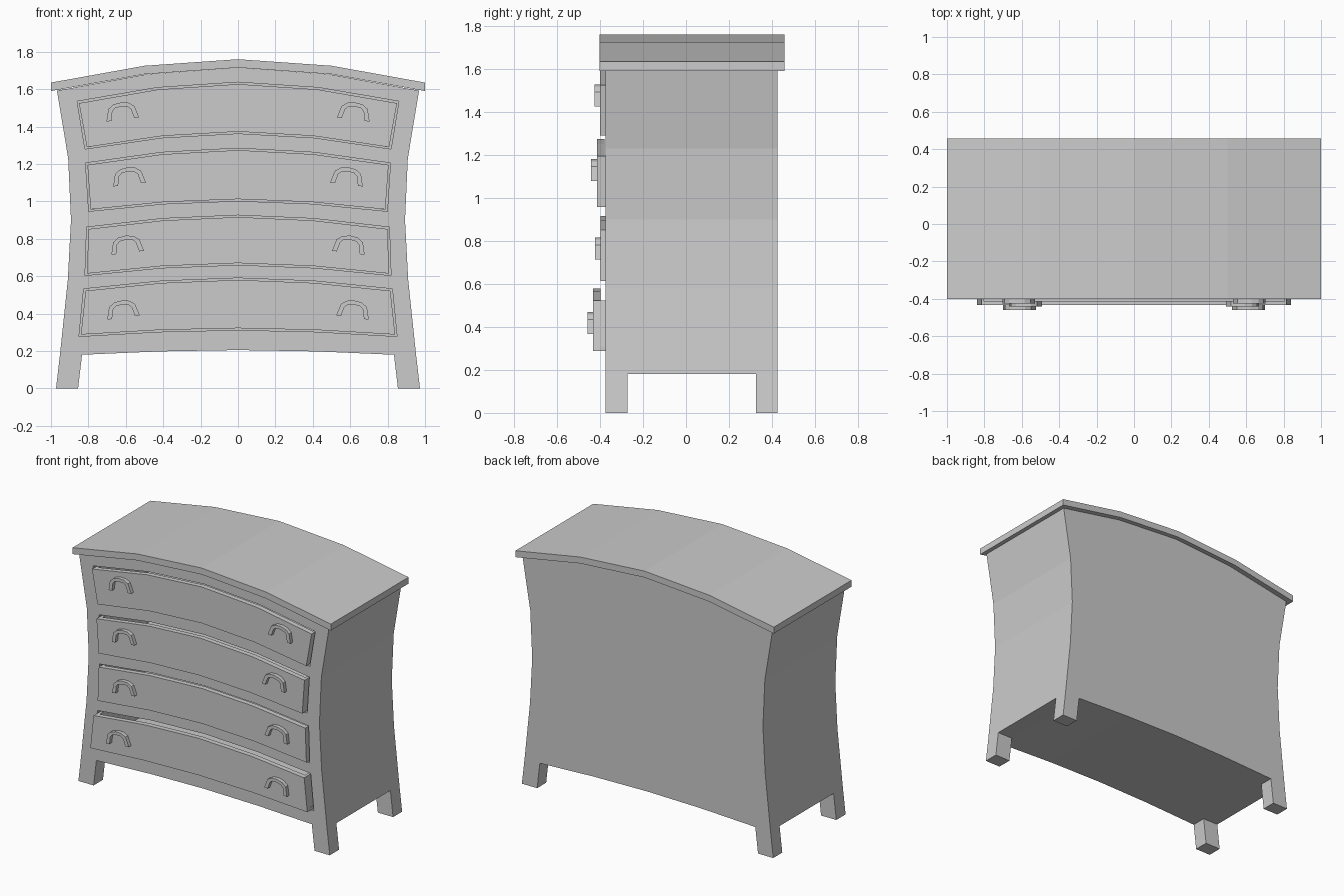
import bpy, bmesh, math

if "Cube" in bpy.data.objects:
    bpy.data.objects.remove(bpy.data.objects["Cube"])

RISE = 0.72  # height fraction reached at the quarter points of each arch


def prism(name, pts, y0, y1):
    """Extrude an x/z outline from y0 to y1."""
    bm = bmesh.new()
    front = [bm.verts.new((x, y0, z)) for x, z in pts]
    back = [bm.verts.new((x, y1, z)) for x, z in pts]
    n = len(pts)
    bm.faces.new(front)
    bm.faces.new(back[::-1])
    for i in range(n):
        j = (i + 1) % n
        bm.faces.new((front[j], front[i], back[i], back[j]))
    bmesh.ops.recalc_face_normals(bm, faces=bm.faces)
    me = bpy.data.meshes.new(name)
    bm.to_mesh(me)
    bm.free()
    ob = bpy.data.objects.new(name, me)
    bpy.context.collection.objects.link(ob)
    return ob


def arch(w, z_side, z_mid):
    """Five-point arch from left to right."""
    zq = z_side + RISE * (z_mid - z_side)
    return [(-w, z_side), (-w / 2, zq), (0, z_mid), (w / 2, zq), (w, z_side)]


def panel(wt, zt, zt_mid, wb, zb, zb_mid, inset=0.0):
    """Outline of a bowed drawer front, optionally inset."""
    return (arch(wb - inset, zb + inset, zb_mid + inset)
            + arch(wt - inset, zt - inset, zt_mid - inset)[::-1])


# Arched top slab
prism("top_slab", panel(1, 1.635, 1.76, 1, 1.59, 1.715), -0.402, 0.458)

# Waisted body with arched top and bottom
side = [(0.91, 0.58), (0.893, 0.9), (0.908, 1.23)]
outline = ([(-0.952, 0.18)] + arch(0.834, 0.18, 0.205) + [(0.952, 0.18)] + side
           + arch(0.968, 1.592, 1.715)[::-1] + [(-x, z) for x, z in side[::-1]])
body = prism("body", outline, -0.375, 0.425)

# Splayed legs
for label, s in (("left", -1), ("right", 1)):
    pts = [(s * x, z) for x, z in ((0.973, 0), (0.855, 0), (0.834, 0.18), (0.952, 0.18))]
    prism(f"front_leg_{label}", pts, -0.375, -0.272)
    prism(f"back_leg_{label}", pts, 0.325, 0.425)


def handle_outline(cx, cz, tilt):
    outer = [(-0.088, -0.05), (-0.07, 0.015), (-0.04, 0.036), (0, 0.042)]
    inner = [(0, 0.02), (-0.034, 0.015), (-0.05, 0.0), (-0.062, -0.05)]
    outer += [(-x, z) for x, z in outer[-2::-1]]
    inner = [(-x, z) for x, z in inner[:0:-1]] + inner
    c, s = math.cos(tilt), math.sin(tilt)
    return [(cx + x * c - z * s, cz + x * s + z * c) for x, z in outer + inner]


# Drawers: opening outline, front plane y, handle centre x and z
drawers = [
    ((0.86, 1.535, 1.637, 0.818, 1.28, 1.363), -0.400, 0.622, 1.487),
    ((0.815, 1.205, 1.284, 0.798, 0.947, 1.002), -0.415, 0.586, 1.140),
    ((0.809, 0.862, 0.926, 0.818, 0.604, 0.660), -0.398, 0.596, 0.775),
    ((0.825, 0.532, 0.590, 0.850, 0.278, 0.312), -0.433, 0.618, 0.428),
]
for i, (dims, y, hx, hz) in enumerate(drawers, 1):
    # Opening cut in the body
    cutter = prism(f"opening_cutter_{i}", panel(*dims), -0.6, 0.39)
    cutter.hide_render = True
    cutter.hide_set(True)
    mod = body.modifiers.new(f"opening_{i}", "BOOLEAN")
    mod.operation = "DIFFERENCE"
    mod.solver = "EXACT"
    mod.object = cutter

    # Open drawer box: front, back, floor, two sides
    shape = panel(*dims, inset=0.01)
    wt, zt, _, wb, zb, zbm = dims
    back_y = y + 0.75
    prism(f"drawer_front_{i}", shape, y, y + 0.035)
    prism(f"drawer_back_{i}", shape, back_y - 0.02, back_y)
    low = arch(wb - 0.01, zb + 0.01, zbm + 0.01)
    prism(f"drawer_floor_{i}", low + [(x, z + 0.02) for x, z in low[::-1]],
          y + 0.035, back_y - 0.02)
    for label, s in (("left", -1), ("right", 1)):
        wall = [(s * (wb - 0.01), zb + 0.01), (s * (wt - 0.01), zt - 0.01),
                (s * (wt - 0.03), zt - 0.01), (s * (wb - 0.03), zb + 0.01)]
        prism(f"drawer_side_{i}_{label}", wall, y + 0.035, back_y - 0.02)
        # Bow handle, tilted along the arch
        prism(f"handle_{i}_{label}", handle_outline(s * hx, hz, -s * math.radians(7)),
              y - 0.026, y + 0.005)
